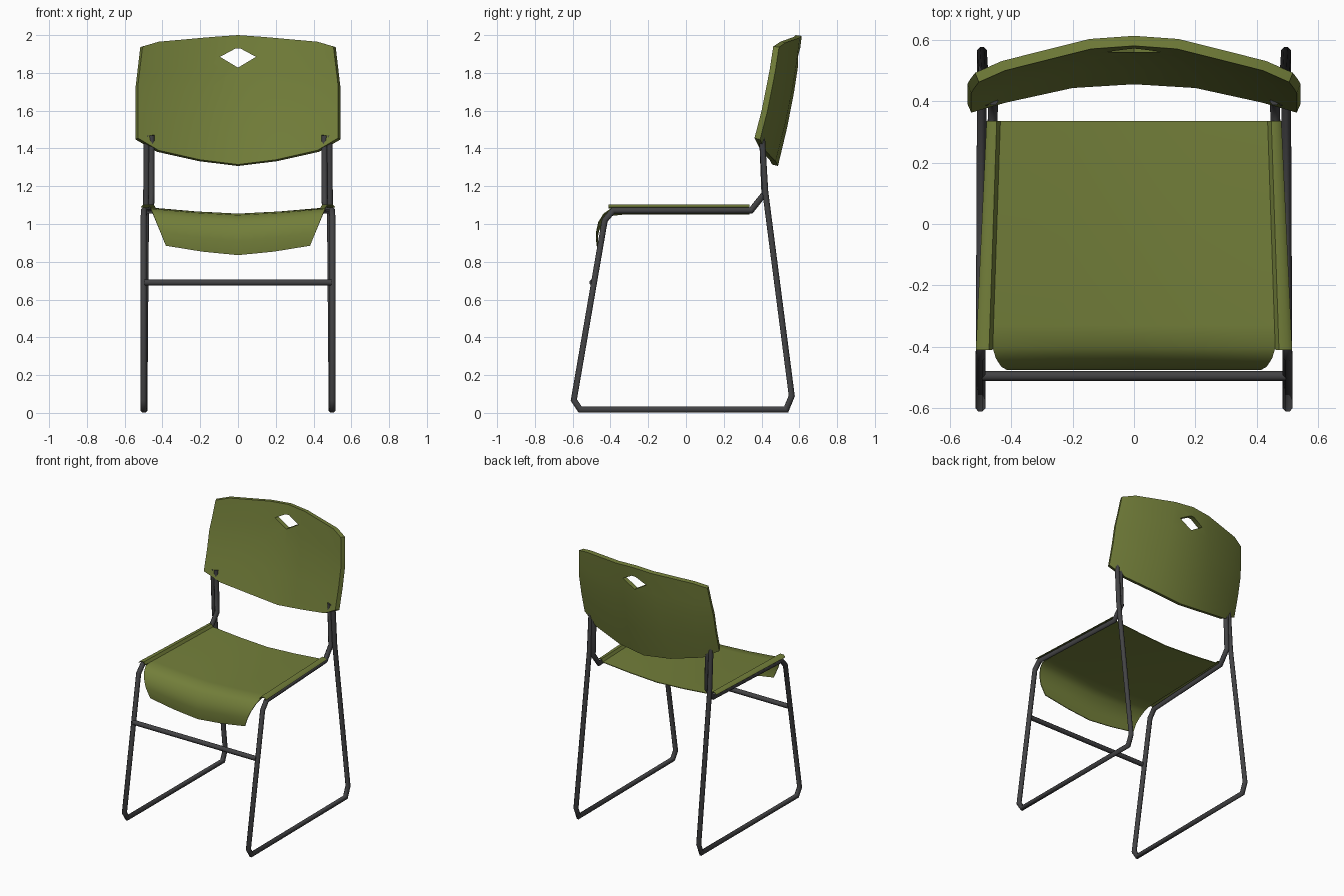
import bpy, bmesh, math
from mathutils import Vector

if "Cube" in bpy.data.objects:
    bpy.data.objects.remove(bpy.data.objects["Cube"])


def material(name, rgb):
    m = bpy.data.materials.new(name)
    m.diffuse_color = (*rgb, 1)
    m.use_nodes = True
    m.node_tree.nodes["Principled BSDF"].inputs["Base Color"].default_value = m.diffuse_color
    return m


GREEN = material("olive plastic", (0.17, 0.21, 0.042))
GREY = material("dark grey metal", (0.055, 0.055, 0.058))


def add_object(name, bm, mat):
    me = bpy.data.meshes.new(name)
    bmesh.ops.recalc_face_normals(bm, faces=bm.faces)
    bm.to_mesh(me)
    bm.free()
    me.materials.append(mat)
    ob = bpy.data.objects.new(name, me)
    bpy.context.collection.objects.link(ob)
    return ob


def smooth(ob, degrees):
    bpy.ops.object.select_all(action='DESELECT')
    ob.select_set(True)
    bpy.context.view_layer.objects.active = ob
    bpy.ops.object.shade_smooth_by_angle(angle=math.radians(degrees))


def apply_all(ob):
    bpy.context.view_layer.objects.active = ob
    for mod in list(ob.modifiers):
        bpy.ops.object.modifier_apply(modifier=mod.name)


def tube(name, path, axis, r=0.017, sides=8):
    """Sweep a round section along a path with mitred bends."""
    pts = [Vector(p) for p in path]
    bm = bmesh.new()
    rings = []
    for i, p in enumerate(pts):
        a = (p - pts[i - 1]).normalized() if i else (pts[1] - p).normalized()
        b = (pts[i + 1] - p).normalized() if i < len(pts) - 1 else a
        t = (a + b).normalized()
        n = t.cross(Vector(axis)).normalized()
        s = n.cross(t)
        k = r / max(0.5, t.dot(a))
        ring = []
        for j in range(sides):
            w = 2 * math.pi * (j + 0.5) / sides
            ring.append(bm.verts.new(p + n * k * math.cos(w) + s * r * math.sin(w)))
        rings.append(ring)
    for r0, r1 in zip(rings, rings[1:]):
        for j in range(sides):
            k = (j + 1) % sides
            bm.faces.new((r0[j], r0[k], r1[k], r1[j]))
    bm.faces.new(rings[0])
    bm.faces.new(rings[-1])
    ob = add_object(name, bm, GREY)
    smooth(ob, 50)
    return ob


def sheet(name, rows, thickness, toward):
    """Skin a grid of points and thicken it in the given direction."""
    bm = bmesh.new()
    grid = [[bm.verts.new(p) for p in row] for row in rows]
    for r0, r1 in zip(grid, grid[1:]):
        for j in range(len(r0) - 1):
            bm.faces.new((r0[j], r0[j + 1], r1[j + 1], r1[j]))
    ob = add_object(name, bm, GREEN)
    total = sum((p.normal * p.area for p in ob.data.polygons), Vector())
    if total.dot(Vector(toward)) > 0:
        ob.data.flip_normals()
    mod = ob.modifiers.new("thickness", 'SOLIDIFY')
    mod.thickness = thickness
    mod.offset = -1
    apply_all(ob)
    return ob


# Tubular frame, both sides
for side, s in (("right", 1), ("left", -1)):
    # Seat rail, front leg, floor runner and rear leg in one bent tube
    tube(side + "_frame_tube", [
        (s * 0.458, 0.403, 1.47), (s * 0.458, 0.415, 1.16), (s * 0.46, 0.345, 1.072),
        (s * 0.498, -0.385, 1.072), (s * 0.50, -0.43, 1.02), (s * 0.50, -0.594, 0.068),
        (s * 0.50, -0.56, 0.017), (s * 0.495, 0.53, 0.017), (s * 0.495, 0.56, 0.09),
        (s * 0.486, 0.42, 1.17), (s * 0.484, 0.402, 1.47)], (1, 0, 0))
    # Flange of the seat that wraps over the rail
    rows = []
    for y, inner, outer in ((0.335, 0.435, 0.48), (-0.41, 0.46, 0.515)):
        rows.append([(s * x, y, z) for x, z in (
            (inner, 1.085), (inner + 0.012, 1.104), (outer - 0.014, 1.104), (outer, 1.09))])
    smooth(sheet(side + "_seat_flange", rows, 0.005, (0, 0, -1)), 50)

# Front cross bar
tube("front_cross_bar", [(-0.495, -0.495, 0.69), (0.495, -0.495, 0.69)], (0, 0, 1))

# Sagging seat with a rolled front lip: y, centre z, rise at edge, half width
seat_rows = [(0.335, 1.055, 0.03, 0.437), (-0.33, 1.055, 0.03, 0.459),
             (-0.40, 1.047, 0.034, 0.461), (-0.437, 1.015, 0.04, 0.45),
             (-0.465, 0.965, 0.045, 0.432), (-0.476, 0.91, 0.05, 0.412),
             (-0.466, 0.835, 0.05, 0.382)]
rows = [[(u * w, y, z + rise * abs(u) ** 1.4) for u in (-1, -0.5, 0, 0.5, 1)]
        for y, z, rise, w in seat_rows]
smooth(sheet("seat", rows, 0.005, (0, 0, -1)), 50)

# Curved backrest: bottom x, bottom z, top x, top z for each column of one half
half = [(0, 1.315, 0, 2.0), (0.2, 1.34, 0.14, 1.99),
        (0.42, 1.39, 0.42, 1.965), (0.53, 1.455, 0.505, 1.94)]
columns = [(-a, b, -c, d) for a, b, c, d in half[:0:-1]] + half
rows = []
for t in (0, 0.3, 0.57, 0.75, 1):
    row = []
    for x0, z0, x1, z1 in columns:
        k = max(0, (t - 0.57) / 0.43) if abs(x0) > 0.5 else t
        x, z = x0 + (x1 - x0) * k, z0 + (z1 - z0) * t
        y = 0.455 + 0.125 * (z - 1.315) / 0.685 + 0.014 * math.sin(math.pi * t) - 0.42 * x * x
        row.append((x, y, z))
    rows.append(row)
back = sheet("backrest", rows, 0.033, (0, 1, 0))

# Diamond hand hole cut through the backrest
bm = bmesh.new()
outline = [(-0.095, 1.885), (-0.015, 1.928), (0.015, 1.928), (0.095, 1.885), (0, 1.828)]
face = bm.faces.new([bm.verts.new((x, 0.3, z)) for x, z in outline])
ext = bmesh.ops.extrude_face_region(bm, geom=[face])
bmesh.ops.translate(bm, vec=(0, 0.6, 0),
                    verts=[v for v in ext["geom"] if isinstance(v, bmesh.types.BMVert)])
cutter = add_object("hand_hole_cutter", bm, GREEN)
cutter.hide_render = True
mod = back.modifiers.new("hand hole", 'BOOLEAN')
mod.object = cutter
mod.operation = 'DIFFERENCE'
mod.solver = 'EXACT'
apply_all(back)
bpy.data.objects.remove(cutter)
smooth(back, 40)
